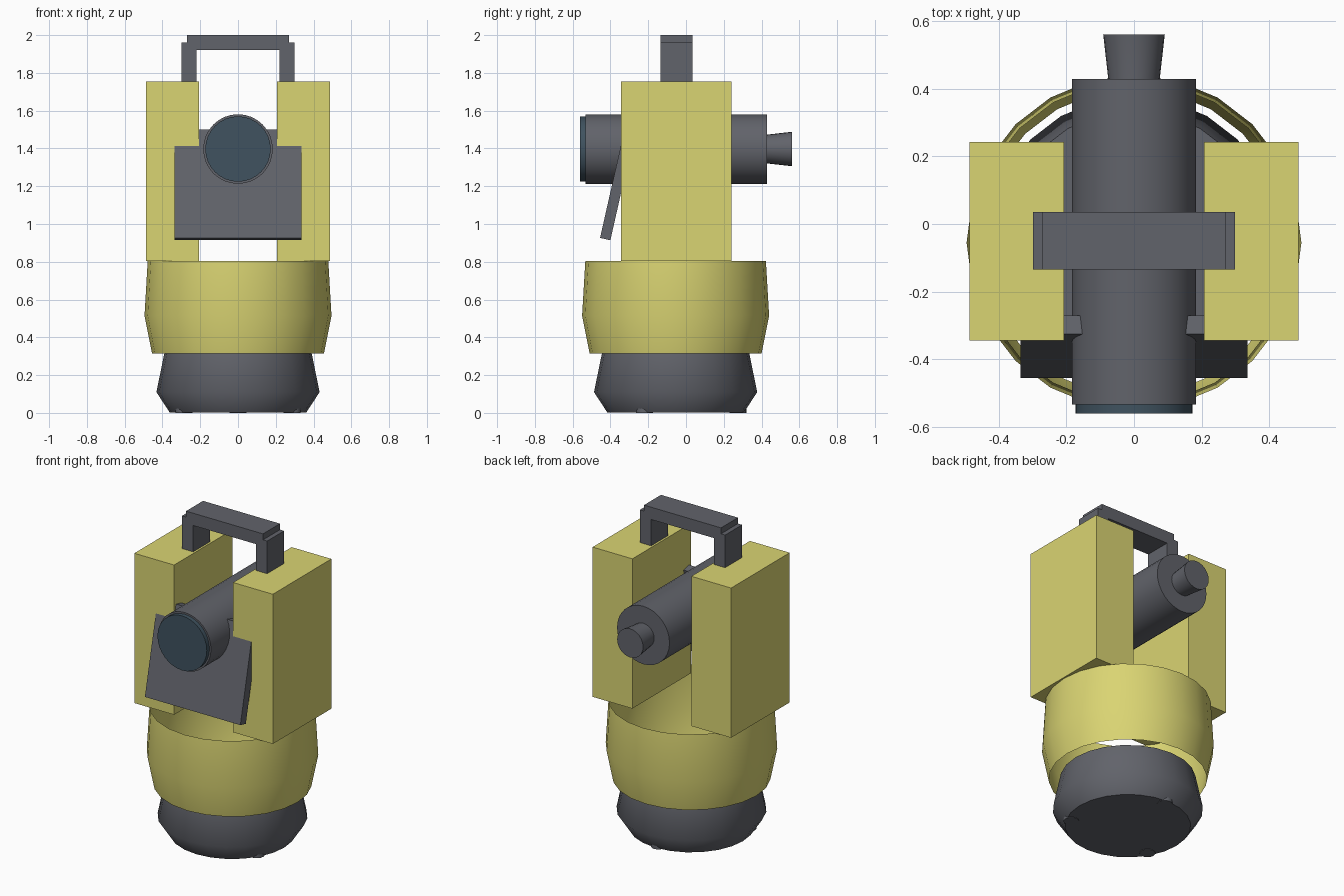
import bpy
from math import pi, cos, sin, radians
from mathutils import Matrix

if "Cube" in bpy.data.objects:
    bpy.data.objects.remove(bpy.data.objects["Cube"])


def material(name, rgb):
    m = bpy.data.materials.new(name)
    m.diffuse_color = (*rgb, 1)
    m.use_nodes = True
    m.node_tree.nodes["Principled BSDF"].inputs["Base Color"].default_value = m.diffuse_color
    return m


YELLOW = material("yellow_shell", (0.70, 0.66, 0.17))
GREY = material("dark_grey", (0.12, 0.125, 0.145))
GLASS = material("lens_glass", (0.05, 0.085, 0.115))


def make(name, verts, faces, mat):
    me = bpy.data.meshes.new(name)
    me.from_pydata(verts, [], faces)
    me.materials.append(mat)
    ob = bpy.data.objects.new(name, me)
    bpy.context.collection.objects.link(ob)
    return ob


def box(name, x, y, z, mat):
    verts = [(a, b, c) for a in x for b in y for c in z]
    faces = [(0, 1, 3, 2), (4, 6, 7, 5), (0, 4, 5, 1),
             (2, 3, 7, 6), (0, 2, 6, 4), (1, 5, 7, 3)]
    return make(name, verts, faces, mat)


def lathe(name, profile, mat, segs=24, caps=True, matrix=Matrix()):
    """Revolve (radius, height) points around z, then place with matrix."""
    verts = [(r * cos(2 * pi * i / segs), r * sin(2 * pi * i / segs), h)
             for r, h in profile for i in range(segs)]
    faces = []
    for k in range(len(profile) - 1):
        for i in range(segs):
            j = (i + 1) % segs
            faces.append((k * segs + i, k * segs + j,
                          (k + 1) * segs + j, (k + 1) * segs + i))
    if caps:
        faces.append(tuple(reversed(range(segs))))
        faces.append(tuple(range((len(profile) - 1) * segs, len(profile) * segs)))
    ob = make(name, verts, faces, mat)
    ob.data.transform(matrix)
    bpy.ops.object.select_all(action='DESELECT')
    ob.select_set(True)
    bpy.context.view_layer.objects.active = ob
    bpy.ops.object.shade_smooth_by_angle(angle=radians(50))
    return ob


CY = -0.055  # centre of the round base
base_at = Matrix.Translation((0, CY, 0))

# Levelling base, with three foot screws just breaking its lower edge
lathe("levelling_base", [(0.362, 0.003), (0.432, 0.11), (0.39, 0.315)],
      GREY, matrix=base_at)
for n in range(3):
    a = radians(90 + 120 * n)
    lathe(f"foot_screw_{n + 1}", [(0.045, 0), (0.045, 0.2)], GREY, 16,
          matrix=Matrix.Translation((0.33 * cos(a), CY + 0.33 * sin(a), 0)))

# Open yellow collar around the top of the base
lathe("collar", [(0.455, 0.315), (0.495, 0.515), (0.478, 0.805)],
      YELLOW, caps=False, matrix=base_at)

# Side pillars and handle posts, mirrored left and right
for side, s in (("left", -1), ("right", 1)):
    box(f"pillar_{side}", sorted((s * 0.207, s * 0.486)),
        (-0.345, 0.242), (0.805, 1.755), YELLOW)
    box(f"handle_post_{side}", sorted((s * 0.22, s * 0.299)),
        (-0.135, 0.035), (1.70, 1.962), GREY)
box("handle_bar", (-0.27, 0.27), (-0.135, 0.035), (1.922, 2.0), GREY)

# Telescope along y: barrel, front lens and flared eyepiece
along_y = Matrix.Translation((0, 0, 1.397)) @ Matrix.Rotation(-pi / 2, 4, 'X')
lathe("telescope_barrel", [(0.184, -0.533), (0.184, 0.428)], GREY, 32, matrix=along_y)
lathe("front_lens", [(0.173, -0.56), (0.173, -0.52)], GLASS, 32, matrix=along_y)
lathe("eyepiece", [(0.076, 0.41), (0.076, 0.428), (0.091, 0.56)], GREY, 24,
      matrix=along_y)

# Tilted control panel between the pillars
panel = box("control_panel", (-0.335, 0.335), (-0.028, 0.028), (-0.294, 0.294), GREY)
panel.data.transform(Matrix.Translation((0, -0.363, 1.207))
                     @ Matrix.Rotation(radians(-12.7), 4, 'X'))
